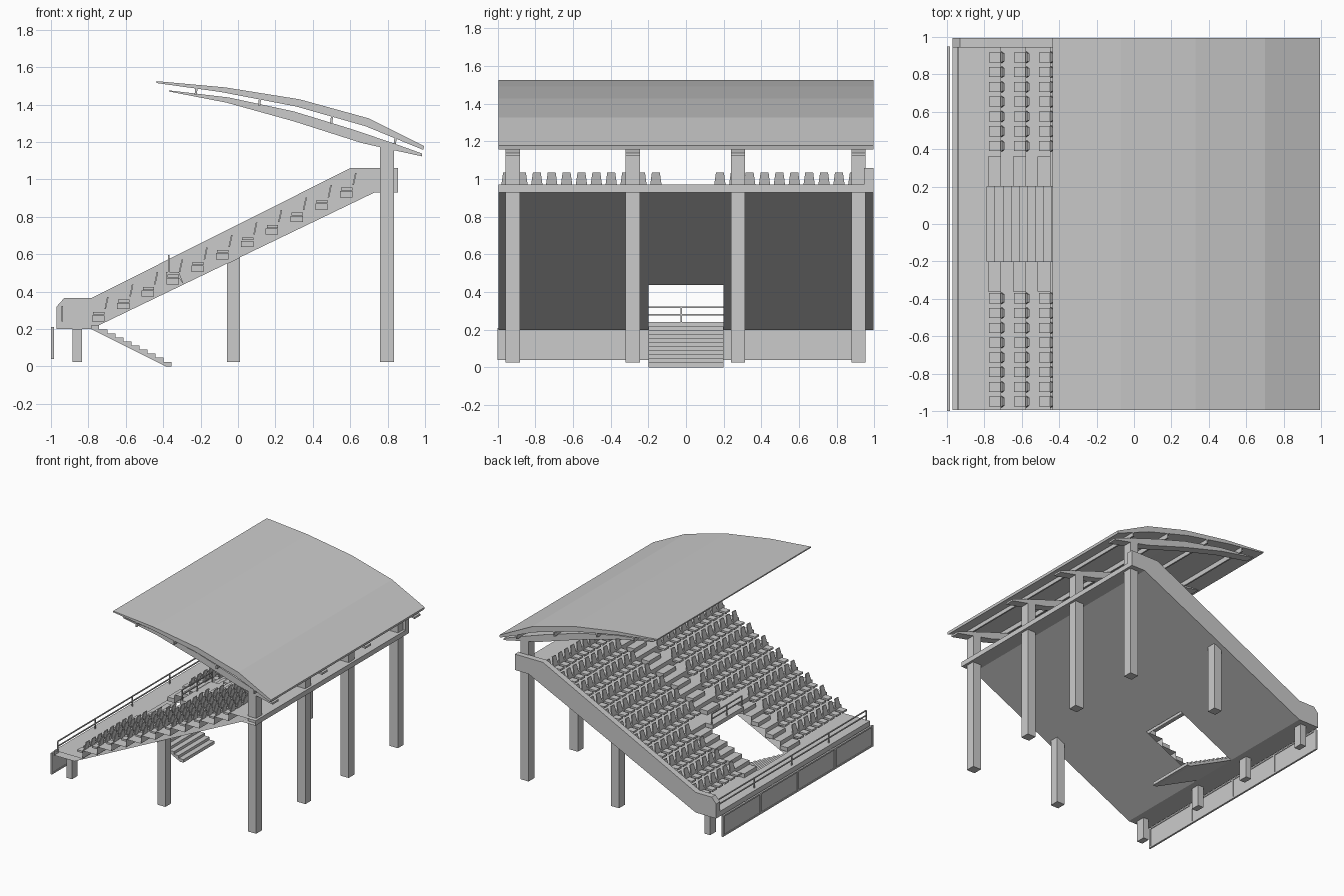
import bpy, bmesh

if "Cube" in bpy.data.objects:
    bpy.data.objects.remove(bpy.data.objects["Cube"])

grey = bpy.data.materials.new("concrete_grey")
grey.use_nodes = True
colour = (0.6, 0.6, 0.6, 1)
grey.diffuse_color = colour
grey.node_tree.nodes["Principled BSDF"].inputs["Base Color"].default_value = colour


def finish(name, bm, fix=True):
    if fix:
        bmesh.ops.recalc_face_normals(bm, faces=bm.faces[:])
    mesh = bpy.data.meshes.new(name)
    bm.to_mesh(mesh)
    bm.free()
    mesh.materials.append(grey)
    obj = bpy.data.objects.new(name, mesh)
    bpy.context.collection.objects.link(obj)
    return obj


def add_prism(bm, profile, y0, y1):
    """Extrude a closed x-z outline along y."""
    a = [bm.verts.new((x, y0, z)) for x, z in profile]
    b = [bm.verts.new((x, y1, z)) for x, z in profile]
    bm.faces.new(a)
    bm.faces.new(b[::-1])
    for i in range(len(a)):
        j = (i + 1) % len(a)
        bm.faces.new((a[j], a[i], b[i], b[j]))


def add_box(bm, x0, x1, y0, y1, z0, z1):
    add_prism(bm, [(x0, z0), (x1, z0), (x1, z1), (x0, z1)], y0, y1)


def prisms(name, items):
    bm = bmesh.new()
    for item in items:
        add_prism(bm, *item)
    return finish(name, bm)


def boxes(name, items):
    bm = bmesh.new()
    for item in items:
        add_box(bm, *item)
    return finish(name, bm)


# Main dimensions
END = 0.995
ROWS, RUN, RISE = 11, 0.1326, 0.0664
FIRST, FLOOR = -0.714, 0.24
HOLE_X0, HOLE_X1, HOLE_Y = -0.785, -0.29, 0.2
LANDING = 3


def riser(k):
    return FIRST + RUN * k


def level(k):
    return FLOOR + RISE * k


def underside(x):
    return 0.2 + (x + 0.785) * 0.73 / 1.515


# Stepped terrace shell with an entrance opening and an open right end
outline = [(-0.97, FLOOR), (HOLE_X0, FLOOR)]
for k in range(ROWS):
    outline += [(riser(k), level(k)), (riser(k), level(k + 1))]
outline += [(0.855, 0.97), (0.855, 0.93), (0.73, 0.93),
            (HOLE_X1, underside(HOLE_X1)), (HOLE_X0, 0.2), (-0.97, 0.2)]
bm = bmesh.new()
rings = [[bm.verts.new((x, y, z)) for x, z in outline]
         for y in (-END, -HOLE_Y, HOLE_Y, END)]
for s in range(3):
    for i in range(len(outline)):
        j = (i + 1) % len(outline)
        mid = (outline[i][0] + outline[j][0]) / 2
        top = i < 2 * ROWS + 2
        limit = riser(LANDING) - 0.01 if top else HOLE_X1
        if s == 1 and HOLE_X0 < mid < limit:
            continue
        bm.faces.new((rings[s][i], rings[s][j], rings[s + 1][j], rings[s + 1][i]))
bm.faces.new(rings[3])
finish("terrace", bm)

# Side wall
prisms("side_wall", [([(-0.97, 0.2), (-0.785, 0.2), (0.73, 0.93), (0.855, 0.93),
                       (0.855, 1.06), (0.6, 1.06), (-0.785, 0.365),
                       (-0.93, 0.365), (-0.97, 0.32)], 0.945, END)])

# Landing over the entrance
xl, zl = riser(LANDING), level(LANDING + 1)
prisms("entrance_landing", [([(-0.385, zl), (xl, zl), (HOLE_X1, underside(HOLE_X1)),
                              (xl, zl - 0.033), (-0.385, zl - 0.033)], -HOLE_Y, HOLE_Y)])

# Entrance stair
stair = [(HOLE_X0, 0.2), (HOLE_X0, FLOOR - 0.0215)]
for j in range(1, 10):
    x, z = HOLE_X0 + 0.043 * j, FLOOR - 0.0215 * j
    stair += [(x, z), (x, z - 0.0215)]
stair += [(-0.355, 0.025), (-0.355, 0), (-0.385, 0)]
prisms("entrance_stair", [(stair, -HOLE_Y, HOLE_Y)])

# Half-height aisle steps: beside the entrance, then up the middle
aisle = []
for k in range(ROWS):
    spans = [(-0.36, -0.2), (0.2, 0.36)] if k <= LANDING else [(-0.08, 0.08)]
    for y0, y1 in spans:
        aisle.append((riser(k) - RUN / 2, riser(k), y0, y1, level(k), level(k) + RISE / 2))
boxes("aisle_steps", aisle)

# Seats: pan on the riser and a tapered leaning back
bm = bmesh.new()
for k in range(ROWS):
    start = 3 if k <= LANDING else 0
    places = [0.18 + 0.079 * i for i in range(start, 10)]
    places += [-0.16 - 0.079 * i for i in range(start, 11)]
    x, z = riser(k), level(k + 1)
    for y in places:
        add_box(bm, x - 0.06, x, y - 0.027, y + 0.027, z - 0.03, z - 0.015)
        back = [bm.verts.new((x + lean + t, y + side * w, z + h))
                for h, w, lean in ((0, 0.03, 0), (0.065, 0.021, 0.014))
                for t, side in ((0, -1), (0, 1), (0.008, 1), (0.008, -1))]
        bm.faces.new(back[:4])
        bm.faces.new(back[4:])
        for i in range(4):
            j = (i + 1) % 4
            bm.faces.new((back[i], back[j], back[j + 4], back[i + 4]))
finish("seats", bm)

# Railings
def railing(name, x, z, ys, heights):
    t = 0.004
    parts = [(x - t, x + t, y - t, y + t, z, z + heights[-1]) for y in ys]
    parts += [(x - t, x + t, ys[0], ys[-1], z + h - t, z + h + t) for h in heights]
    boxes(name, parts)


quarters = [-0.99 + 0.4825 * i for i in range(5)]
railing("front_railing", -0.94, FLOOR, quarters, (0.04, 0.08))
railing("entrance_railing", -0.37, zl, [-0.195, 0, 0.195], (0.045, 0.085))

# Perimeter board with frame
board = [(-0.994, -0.99, -0.995, 0.945, 0.045, 0.21)]
board += [(-1.0, -0.985, y - 0.01, y + 0.01, 0.04, 0.21) for y in quarters]
board += [(-1.0, -0.985, -0.995, 0.945, z, z + 0.012) for z in (0.04, 0.2)]
boxes("perimeter_board", board)

# Columns
COLUMN_Y = (-0.92, -0.283, 0.277, 0.915)
W = 0.0375
boxes("front_columns", [(-0.885, -0.835, y - W, y + W, 0.025, 0.2) for y in COLUMN_Y])
prisms("middle_columns", [([(-0.06, 0.025), (0.012, 0.025), (0.012, underside(0.012)),
                            (-0.06, underside(-0.06))], y - W, y + W)
                          for y in (COLUMN_Y[0], COLUMN_Y[3])])
boxes("back_columns", [(0.76, 0.835, y - W, y + W, 0.025, 1.19) for y in COLUMN_Y])

# Roof: curved sheet, beams on the back columns, purlins between
prisms("roof", [([(-0.435, 1.525), (-0.07, 1.492), (0.33, 1.428), (0.7, 1.326),
                  (0.995, 1.178), (0.99, 1.158), (0.68, 1.285), (0.31, 1.39),
                  (-0.09, 1.467), (-0.435, 1.515)], -END, END)])
beam = [(-0.37, 1.476), (-0.05, 1.438), (0.3, 1.363), (0.62, 1.265), (0.84, 1.19),
        (0.985, 1.138), (0.985, 1.123), (0.77, 1.17), (0.66, 1.195), (0.3, 1.31),
        (-0.06, 1.41), (-0.37, 1.47)]
prisms("roof_beams", [(beam, y - W, y + W) for y in COLUMN_Y])
prisms("roof_purlins", [([(x - 0.008, z - 0.022), (x + 0.004, z - 0.022),
                          (x + 0.01, z + 0.022), (x - 0.002, z + 0.022)], -END, END)
                        for x, z in ((-0.225, 1.472), (0.115, 1.418),
                                     (0.5, 1.322), (0.84, 1.21))])
